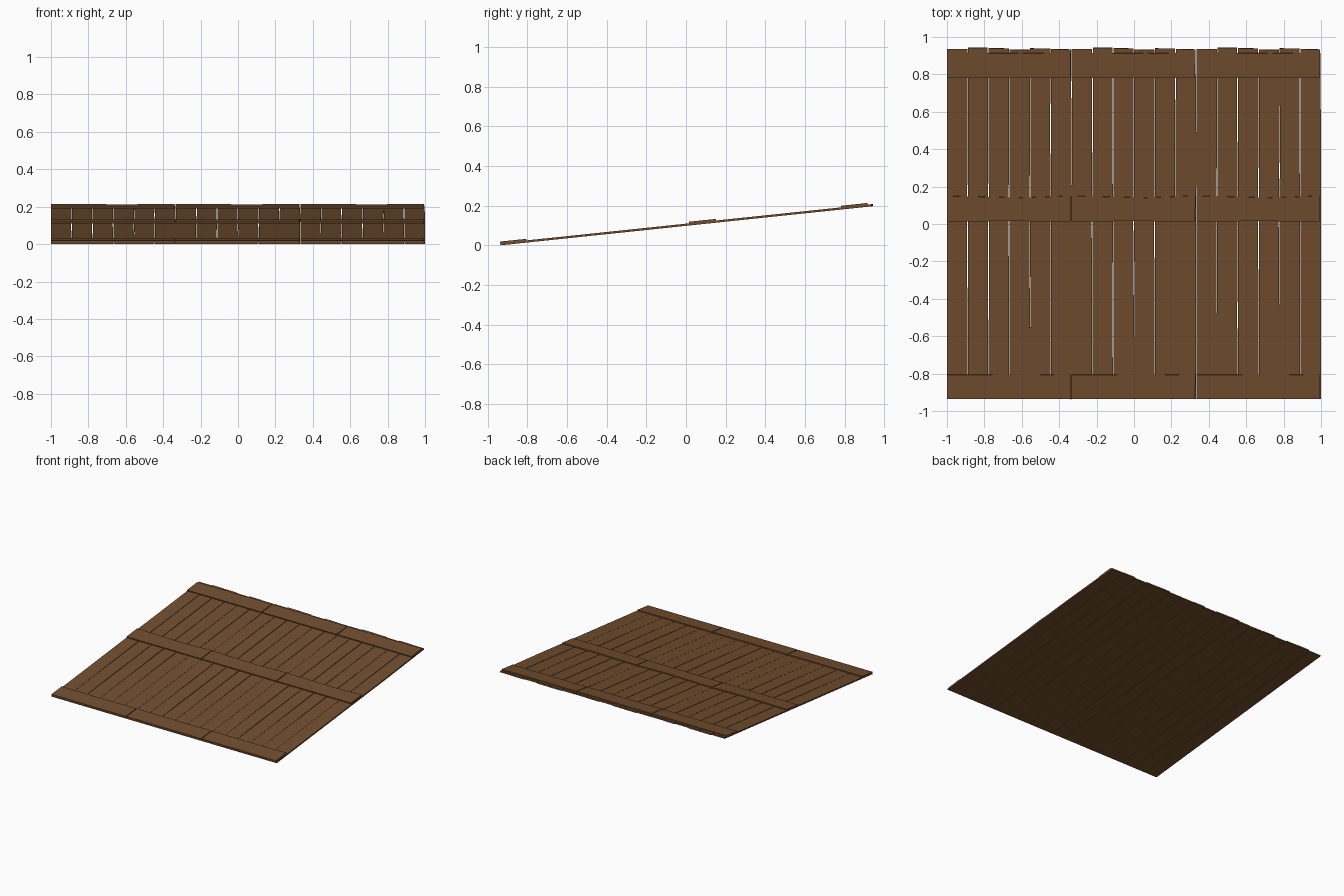
import bpy, bmesh, math, random
from mathutils import Matrix

if "Cube" in bpy.data.objects:
    bpy.data.objects.remove(bpy.data.objects["Cube"])

random.seed(4)
SLOPE = math.atan(0.105)
C = math.cos(SLOPE)
PANEL = 0.6667        # width of one repeated panel
PLANK_T, BATTEN_T = 0.011, 0.008

wood = bpy.data.materials.new("brown_wood")
wood.diffuse_color = (0.165, 0.077, 0.028, 1)
wood.use_nodes = True
wood.node_tree.nodes["Principled BSDF"].inputs["Base Color"].default_value = wood.diffuse_color


def board(name, outline, z0, z1):
    """Flat board extruded from a 2D outline."""
    bm = bmesh.new()
    face = bm.faces.new([bm.verts.new((x, y, z0)) for x, y in outline])
    ext = bmesh.ops.extrude_face_region(bm, geom=[face])
    for v in ext["geom"]:
        if isinstance(v, bmesh.types.BMVert):
            v.co.z = z1
    bmesh.ops.recalc_face_normals(bm, faces=bm.faces)
    me = bpy.data.meshes.new(name)
    bm.to_mesh(me)
    bm.free()
    me.materials.append(wood)
    return me


def wear(a):
    return random.uniform(0, a)


parts = []
# six worn planks running up the slope
backs = [0.936, 0.943, 0.941, 0.933, 0.940, 0.936]
w = PANEL / 6
ys = [-0.935, -0.5, 0.0, 0.45]
for i, back in enumerate(backs):
    x0, x1 = i * w, (i + 1) * w
    rows = ys + [back]
    left = [(x0 + (0 if k == 0 else wear(0.002)), y / C) for k, y in enumerate(rows)]
    right = [(x1 - (0.001 if k == 0 else wear(0.005)), (y - wear(0.002) * (k == 4)) / C)
             for k, y in enumerate(rows)]
    parts.append((f"plank_{i + 1}", board("plank", right + left[::-1], 0, PLANK_T)))

# three cross battens on top
for name, y0, y1, dip in (("front_batten", -0.935, -0.803, 0.003),
                          ("middle_batten", 0.016, 0.152, 0.010),
                          ("back_batten", 0.783, 0.916, 0.002)):
    x1 = PANEL - 0.005
    outline = [(0, y0), (x1 / 2, y0 + 0.001), (x1 - 0.002, y0), (x1, y1),
               (x1 * 0.6, y1 - dip), (x1 * 0.3, y1 - dip * 0.5), (0, y1 - 0.001)]
    outline = [(x, y / C) for x, y in outline]
    parts.append((name, board(name, outline, PLANK_T - 0.001, PLANK_T + BATTEN_T)))

# repeat the panel three times across the tilted plane
lift = 0.935 / C * math.sin(SLOPE)
for p in range(3):
    for name, me in parts:
        ob = bpy.data.objects.new(f"{name}_panel_{p + 1}", me)
        ob.matrix_world = (Matrix.Translation((-1 + p * PANEL, 0, lift))
                           @ Matrix.Rotation(SLOPE, 4, 'X'))
        bpy.context.collection.objects.link(ob)
